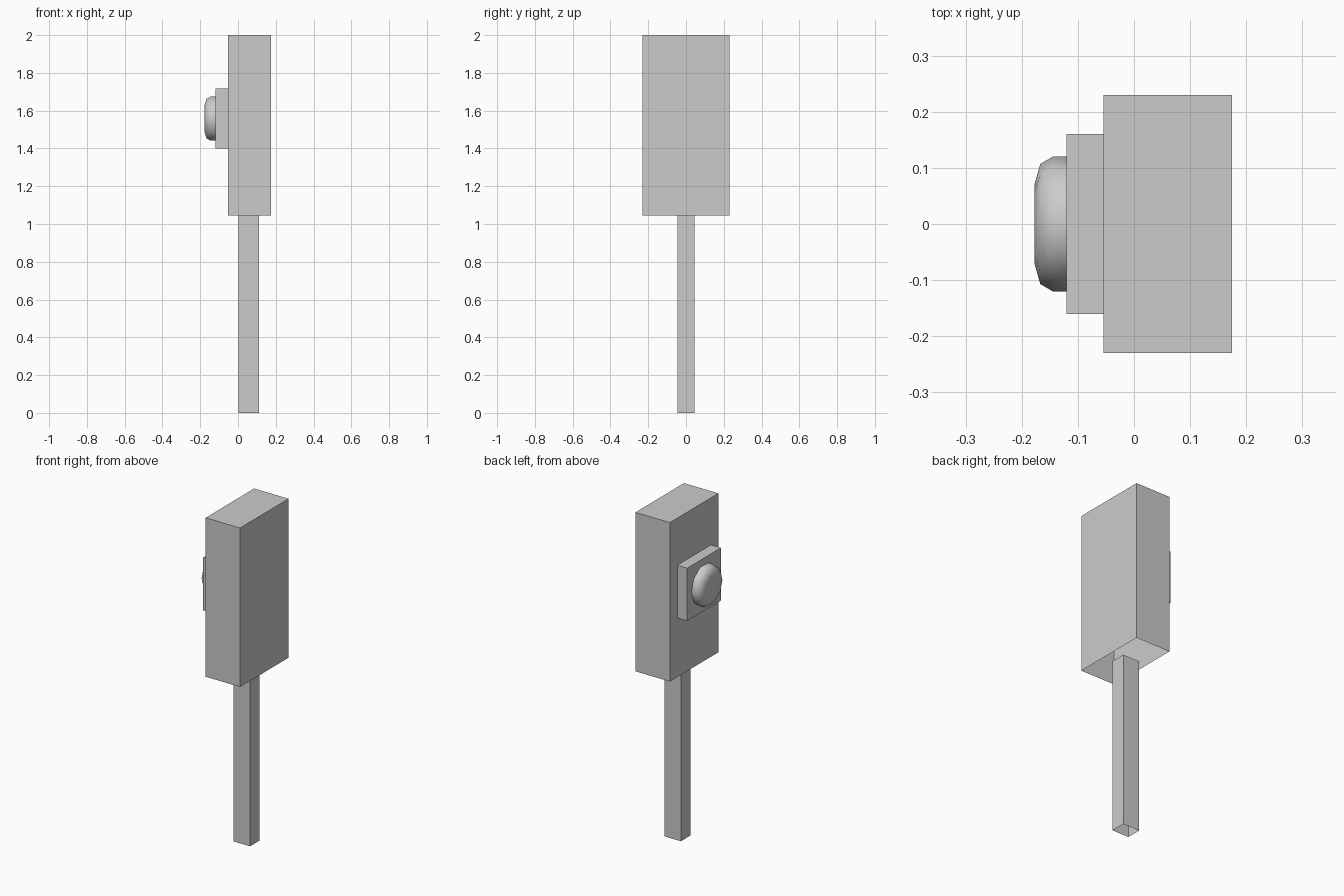
import bpy, bmesh, math
from mathutils import Vector

if "Cube" in bpy.data.objects:
    bpy.data.objects.remove(bpy.data.objects["Cube"])


def finish(name, bm):
    bmesh.ops.recalc_face_normals(bm, faces=bm.faces)
    mesh = bpy.data.meshes.new(name)
    bm.to_mesh(mesh)
    bm.free()
    obj = bpy.data.objects.new(name, mesh)
    bpy.context.collection.objects.link(obj)
    return obj


def open_box(name, lo, hi, open_dirs):
    """Box between two corners, without the faces that point in open_dirs."""
    lo, hi = Vector(lo), Vector(hi)
    bm = bmesh.new()
    bmesh.ops.create_cube(bm, size=1)
    bm.normal_update()
    gone = [f for f in bm.faces
            if any(f.normal.dot(Vector(d)) > 0.9 for d in open_dirs)]
    bmesh.ops.delete(bm, geom=gone, context='FACES_ONLY')
    bmesh.ops.scale(bm, vec=hi - lo, verts=bm.verts)
    bmesh.ops.translate(bm, vec=(lo + hi) / 2, verts=bm.verts)
    return finish(name, bm)


DOWN, UP, INNER = (0, 0, -1), (0, 0, 1), (1, 0, 0)

# Square post, a tube open at both ends
open_box("post", (0.002, -0.045, 0), (0.112, 0.045, 1.045), [DOWN, UP])

# Large housing, open underneath
open_box("housing", (-0.054, -0.23, 1.045), (0.175, 0.23, 2.0), [DOWN])

# Square plate on the housing side
open_box("button_plate", (-0.12, -0.16, 1.4), (-0.054, 0.16, 1.717), [INNER])

# Rounded button: a ten-sided profile lofted outwards and capped
SIDES = 10
profile = [(-0.12, 0.12), (-0.145, 0.12), (-0.167, 0.107), (-0.177, 0.072)]
bm = bmesh.new()
rings = []
for x, r in profile:
    rings.append([bm.verts.new((x,
                                r * math.cos(math.tau * i / SIDES),
                                1.558 + r * 1.025 * math.sin(math.tau * i / SIDES)))
                  for i in range(SIDES)])
for a, b in zip(rings, rings[1:]):
    for i in range(SIDES):
        j = (i + 1) % SIDES
        bm.faces.new((a[i], a[j], b[j], b[i]))
bm.faces.new(rings[-1])
button = finish("button", bm)
button.data.shade_smooth()
